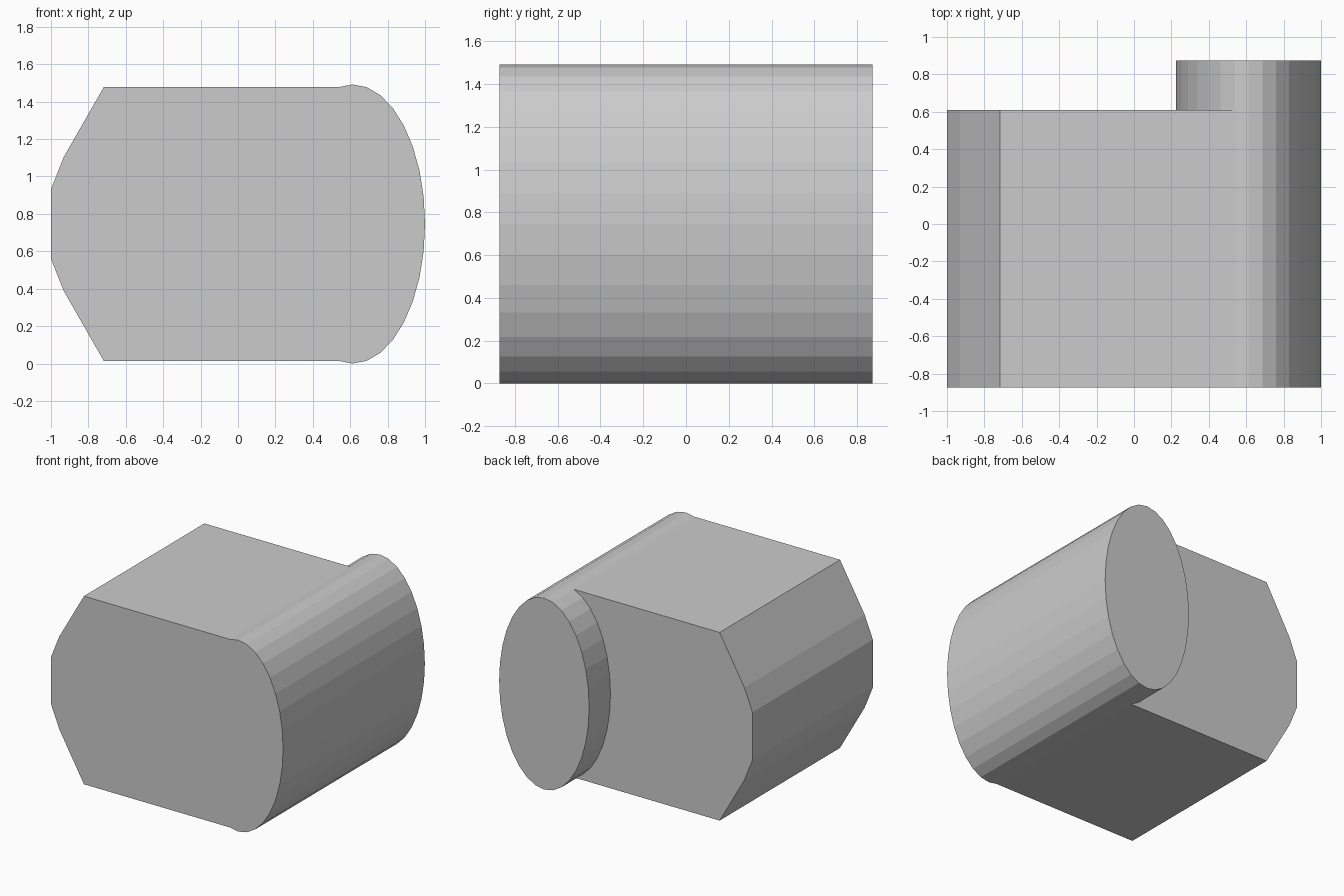
import bpy, bmesh
from math import sin, cos, pi

if "Cube" in bpy.data.objects:
    bpy.data.objects.remove(bpy.data.objects["Cube"])


def extrude_profile(name, pts, y0, y1):
    """Closed prism from an (x, z) outline, extruded along y."""
    bm = bmesh.new()
    face = bm.faces.new([bm.verts.new((x, y0, z)) for x, z in pts])
    ext = bmesh.ops.extrude_face_region(bm, geom=[face])
    moved = [g for g in ext["geom"] if isinstance(g, bmesh.types.BMVert)]
    bmesh.ops.translate(bm, verts=moved, vec=(0, y1 - y0, 0))
    bmesh.ops.recalc_face_normals(bm, faces=bm.faces)
    mesh = bpy.data.meshes.new(name)
    bm.to_mesh(mesh)
    bm.free()
    obj = bpy.data.objects.new(name, mesh)
    bpy.context.collection.objects.link(obj)
    return obj


FRONT, BACK, MID_Z = -0.873, 0.873, 0.746

# Main block: lower half of the outline, mirrored about mid height
lower = [(-1.0, 0.56), (-0.93, 0.385), (-0.717, 0.013), (0.615, 0.013)]
upper = [(x, 2 * MID_Z - z) for x, z in reversed(lower)]
extrude_profile("main_block", lower + upper, FRONT, 0.61)

# 32-sided oval roller that sticks out at the back
sides = 32
oval = [(0.612 + 0.388 * cos(2 * pi * i / sides),
         MID_Z + MID_Z * sin(2 * pi * i / sides)) for i in range(sides)]
extrude_profile("oval_roller", oval, FRONT, BACK)
